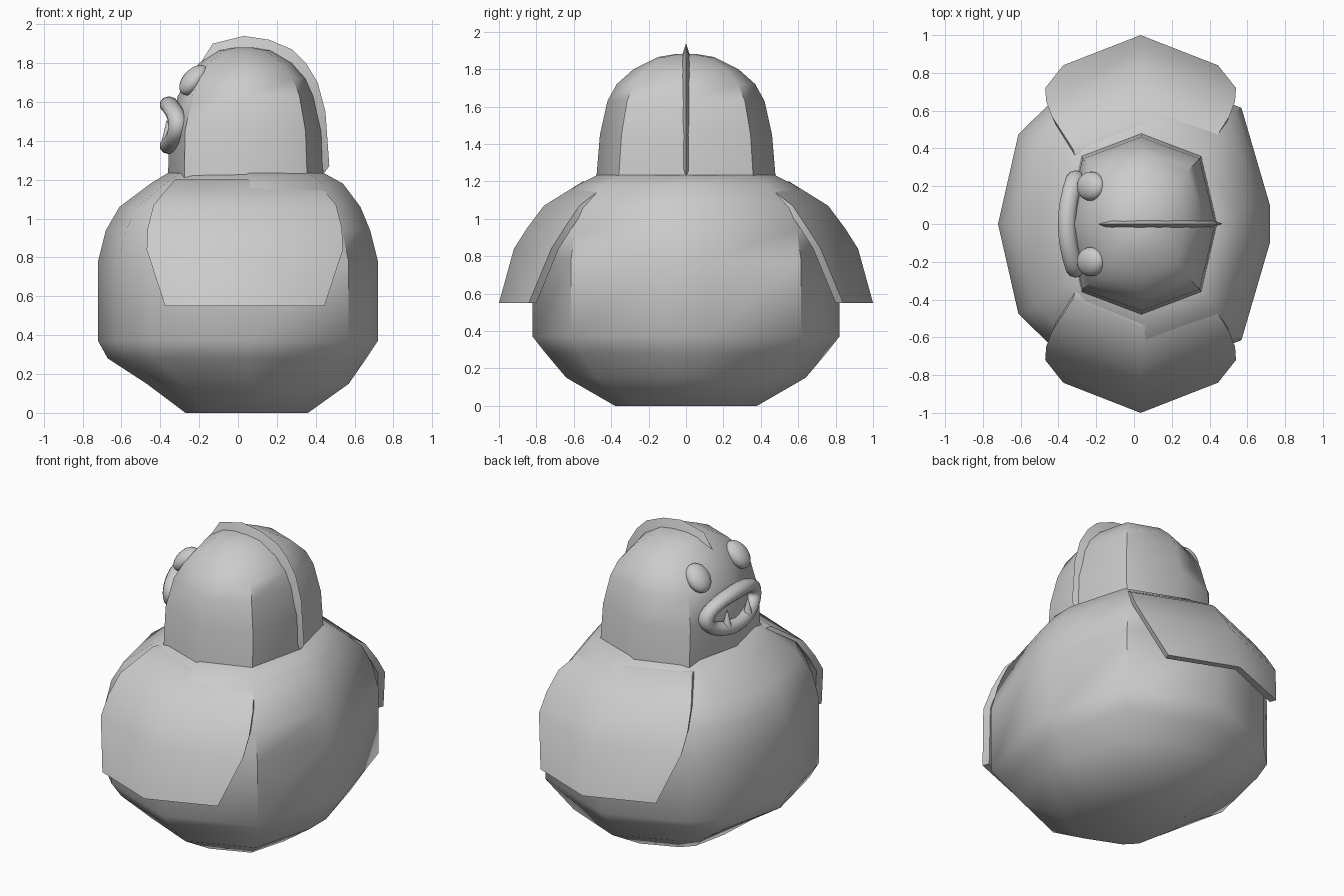
import bpy, bmesh, math
from mathutils import Vector

if "Cube" in bpy.data.objects:
    bpy.data.objects.remove(bpy.data.objects["Cube"])


def finish(bm, name, angle=50):
    bmesh.ops.recalc_face_normals(bm, faces=bm.faces[:])
    me = bpy.data.meshes.new(name)
    bm.to_mesh(me)
    bm.free()
    ob = bpy.data.objects.new(name, me)
    bpy.context.collection.objects.link(ob)
    bpy.ops.object.select_all(action='DESELECT')
    ob.select_set(True)
    bpy.context.view_layer.objects.active = ob
    bpy.ops.object.shade_smooth_by_angle(angle=math.radians(angle))
    return ob


def skin(name, rows, closed=True, caps=True, loop=False, angle=50):
    """Join rows of points with quads."""
    bm = bmesh.new()
    vs = [[bm.verts.new(p) for p in r] for r in rows]
    n = len(vs[0])
    for i in range(len(vs) if loop else len(vs) - 1):
        a, b = vs[i], vs[(i + 1) % len(vs)]
        for j in range(n if closed else n - 1):
            k = (j + 1) % n
            bm.faces.new((a[j], a[k], b[k], b[j]))
    if caps:
        bm.faces.new(vs[0])
        bm.faces.new(vs[-1])
    return finish(bm, name, angle)


def rings(shape, profile):
    """Scale a unit outline to each (z, x min, x max, half y)."""
    return [[((a + b) / 2 + u * (b - a) / 2, v * h, z) for u, v in shape]
            for z, a, b, h in profile]


# body: faceted tub with closed base
half = [(1, .12), (.79, .75), (.05, 1), (-.64, .76), (-.85, .58)]
outline = half + [(-1, 0)] + [(u, -v) for u, v in reversed(half)]
skin("body", rings(outline, [
    (0, -.27, .36, .38), (.15, -.47, .57, .64), (.28, -.67, .66, .75),
    (.37, -.72, .72, .82), (.78, -.72, .72, .82), (.94, -.68, .68, .79),
    (1.06, -.61, .63, .73), (1.18, -.45, .54, .58), (1.235, -.36, .44, .47)]))

# head: eight-sided dome
octagon = [(1, 0), (.79, .75), (0, 1), (-.79, .75),
           (-1, 0), (-.79, -.75), (0, -1), (.79, -.75)]
skin("head", rings(octagon, [
    (1.21, -.36, .44, .48), (1.45, -.355, .43, .46), (1.63, -.31, .39, .42),
    (1.72, -.26, .35, .37), (1.80, -.2, .28, .28), (1.865, -.1, .17, .15),
    (1.88, -.02, .08, .06)]))

# crest: sharp ridge over the top and down the back
ridge = [(-.2, 1.79), (-.13, 1.9), (.03, 1.94), (.16, 1.92), (.28, 1.87),
         (.35, 1.8), (.41, 1.7), (.45, 1.55), (.47, 1.27), (.44, 1.23)]
inner = [(-.17, 1.77), (-.1, 1.83), (.03, 1.85), (.13, 1.84), (.22, 1.8),
         (.29, 1.74), (.34, 1.65), (.38, 1.52), (.4, 1.27), (.39, 1.23)]
skin("crest", [[(x, 0, z), (u, .028, w), (u, -.028, w)]
               for (x, z), (u, w) in zip(ridge, inner)])

# flared wings on both sides: (z, half width, middle y, corner y)
wing_rows = [(1.2, .36, .55, .40), (1.07, .47, .76, .57),
             (.95, .50, .85, .65), (.84, .505, .92, .72), (.55, .41, 1.0, .84)]
for s in (1, -1):
    rows = [[(.035 + w * t, s * (m if t == 0 else c), z) for t in (-1, 0, 1)]
            for z, w, m, c in wing_rows]
    # return edge turned inward toward the body
    inside = [[(.035 + w * .96 * t, s * ((m if t == 0 else c) - .04), z)
               for t in (-1, 0, 1)] for z, w, m, c in wing_rows]
    shell = [o + i[::-1] for o, i in zip(rows, inside)]
    skin("left_wing" if s > 0 else "right_wing", shell)

# egg-shaped eyes leaning with the brow
for s in (1, -1):
    bpy.ops.mesh.primitive_uv_sphere_add(segments=20, ring_count=12,
                                         location=(-.228, s * .2, 1.712))
    eye = bpy.context.object
    eye.name = "left_eye" if s > 0 else "right_eye"
    eye.scale = (.055, .078, .093)
    eye.rotation_euler = (0, math.radians(42), s * math.radians(-12))
    bpy.ops.object.shade_smooth()

# lips: oval tube bent around the face
N, M = 32, 10
lips = []
for i in range(N):
    a = math.tau * i / N
    ca, sa = math.cos(a), math.sin(a)
    centre = Vector((-.355 + .045 * ca * ca, .24 * ca, 1.48 + .105 * sa))
    out = Vector((0, ca * .9, sa)).normalized()
    lips.append([centre + out * .044 * math.cos(b) + Vector((-.05 * math.sin(b), 0, 0))
                 for b in (math.tau * j / M for j in range(M))])
skin("lips", lips, caps=False, loop=True, angle=80)

# two small fangs on the lower lip
for s in (1, -1):
    bpy.ops.mesh.primitive_cone_add(vertices=10, radius1=.03, radius2=.003, depth=.11,
                                    location=(-.365, s * .105, 1.45))
    bpy.context.object.name = "left_fang" if s > 0 else "right_fang"
    bpy.ops.object.shade_smooth_by_angle(angle=math.radians(50))
